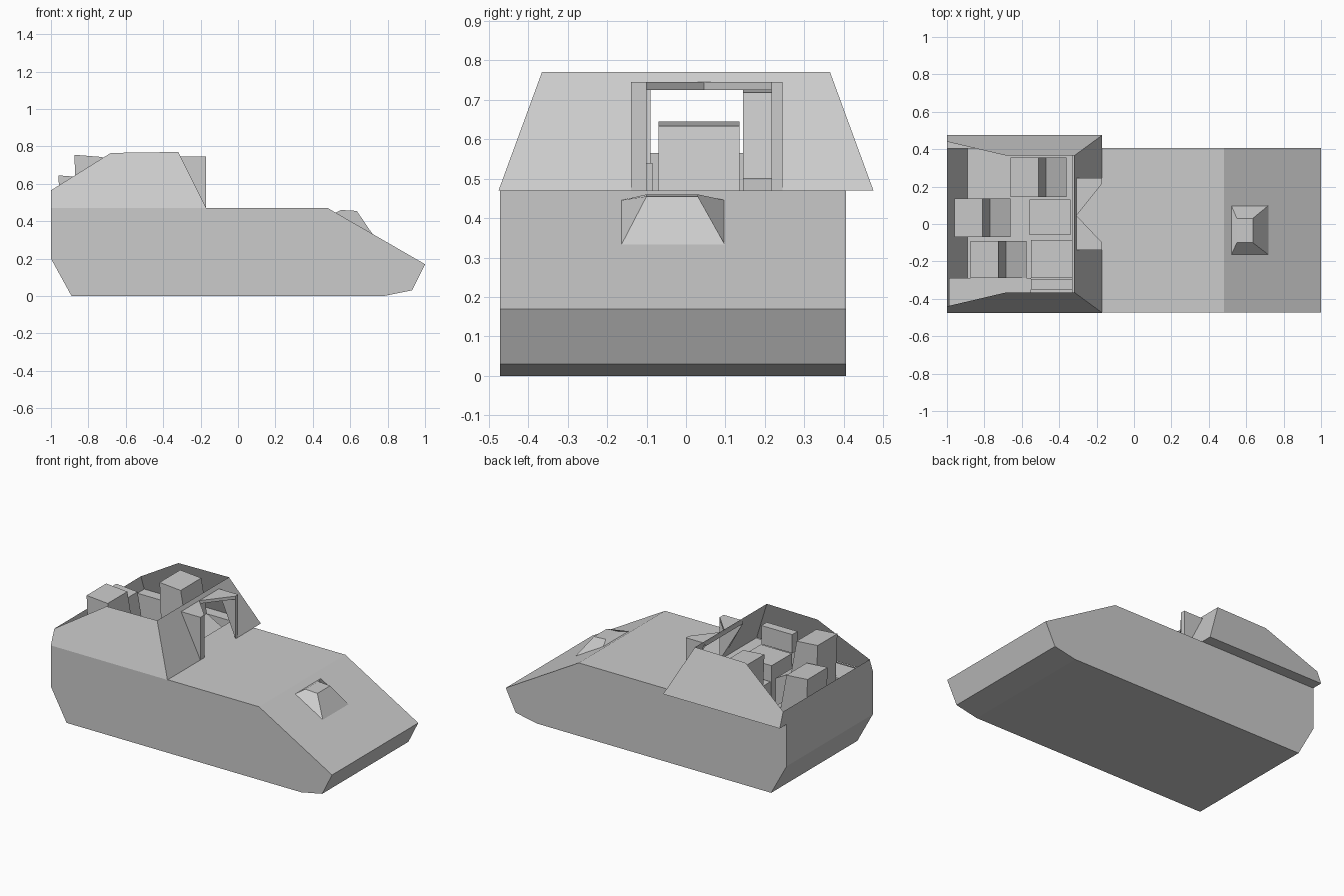
import bpy, bmesh

if "Cube" in bpy.data.objects:
    bpy.data.objects.remove(bpy.data.objects["Cube"])


def mesh(name, verts, faces):
    me = bpy.data.meshes.new(name)
    me.from_pydata(verts, [], faces)
    bm = bmesh.new()
    bm.from_mesh(me)
    bmesh.ops.recalc_face_normals(bm, faces=bm.faces)
    bm.to_mesh(me)
    bm.free()
    ob = bpy.data.objects.new(name, me)
    bpy.context.collection.objects.link(ob)
    return ob


def extrude_y(name, profile, y0, y1, skip=()):
    """Extrude an xz profile along y, leaving out the listed side faces."""
    n = len(profile)
    verts = [(x, y, z) for y in (y0, y1) for x, z in profile]
    faces = [tuple(range(n)), tuple(range(2 * n - 1, n - 1, -1))]
    faces += [(i, i + n, (i + 1) % n + n, (i + 1) % n) for i in range(n) if i not in skip]
    return mesh(name, verts, faces)


def box(name, x0, x1, y0, y1, z0, z1):
    return extrude_y(name, [(x0, z0), (x1, z0), (x1, z1), (x0, z1)], y0, y1)


# hull tub: open on top behind the deck
hull = [(-1, .2), (-.89, 0), (.78, 0), (.93, .03), (1, .17), (.48, .47), (-.17, .47), (-1, .47)]
extrude_y("hull", hull, -.472, .405, skip=(6,))
mesh("deck_rear_lip", [(-.17, -.47, .47), (-.17, .405, .47), (-.33, .405, .47), (-.33, -.47, .47)],
     [(0, 1, 2, 3)])
mesh("side_overhang", [(-1, .405, .47), (-.17, .405, .47), (-.17, .475, .47), (-1, .475, .47)],
     [(0, 1, 2, 3)])

# sloping side walls of the open fighting compartment
for label, s in (("front", -1), ("back", 1)):
    mesh(label + "_side_wall",
         [(-1, s * .475, .47), (-.17, s * .475, .47), (-.32, s * .365, .77),
          (-.68, s * .365, .765), (-1, s * .44, .565)], [(0, 1, 2, 3, 4)])

# rear wall
mesh("rear_wall", [(-1, -.475, .47), (-1, .475, .47), (-1, .44, .565), (-1, -.44, .565)],
     [(0, 1, 2, 3)])

# sloping front wall around the gun opening
L, R, T = -.14, .245, .745
XT = -.3075
mesh("gun_wall",
     [(-.17, -.475, .47), (-.17, L, .47), (XT, L, T), (-.32, L, .77), (-.32, -.365, .77),
      (-.17, R, .47), (-.17, .475, .47), (-.32, .365, .77), (-.32, R, .77), (XT, R, T)],
     [(0, 1, 2, 3, 4), (5, 6, 7, 8, 9), (2, 9, 8, 3)])

# gun opening: cheek posts and a roof lip notched by a V
for label, outer, inner in (("left", L, -.1), ("right", R, .217)):
    mesh(label + "_cheek",
         [(-.17, outer, .47), (-.17, outer, T), (XT, outer, T),
          (-.17, inner, .47), (-.17, inner, T), (XT, outer, T - .02)],
         [(0, 1, 2), (0, 3, 4, 1), (3, 4, 5), (0, 3, 5)])
    plan = [(XT, outer), (-.17, outer), (-.17, inner), (XT, .045)]
    mesh(label + "_roof_lip", [(x, y, z) for z in (T - .02, T) for x, y in plan],
         [(0, 1, 2, 3), (4, 5, 6, 7)] + [(i, (i + 1) % 4, (i + 1) % 4 + 4, i + 4) for i in range(4)])

# driver's hood on the glacis
hood = [(.52, -.165, .445), (.72, -.165, .33), (.72, .1, .33), (.52, .1, .445),
        (.55, -.1, .46), (.635, -.1, .455), (.635, .03, .455), (.55, .03, .46)]
mesh("driver_hood", hood,
     [(4, 5, 6, 7)] + [(i, (i + 1) % 4, (i + 1) % 4 + 4, i + 4) for i in range(4)])

# crew seats: tall backrest with a sloping cushion in front
for name, x, y0, y1, top in (("back_seat", -.66, .145, .355, .73),
                             ("middle_seat", -.96, -.07, .135, .645),
                             ("front_seat", -.875, -.29, -.09, .755)):
    extrude_y(name, [(x, top), (x + .15, top - .012), (x + .19, top - .23),
                     (x + .3, top - .29), (x + .3, top - .47), (x + .02, top - .47)], y0, y1)

# compartment fittings
box("gun_breech", -.56, -.34, -.06, .13, .3, .45)
box("ammunition_box", -.55, -.33, -.29, -.085, .2, .54)
box("radio", -.55, -.33, -.35, -.295, .54, .66)
box("front_shelf", -.99, -.55, -.46, -.29, .3, .47)
